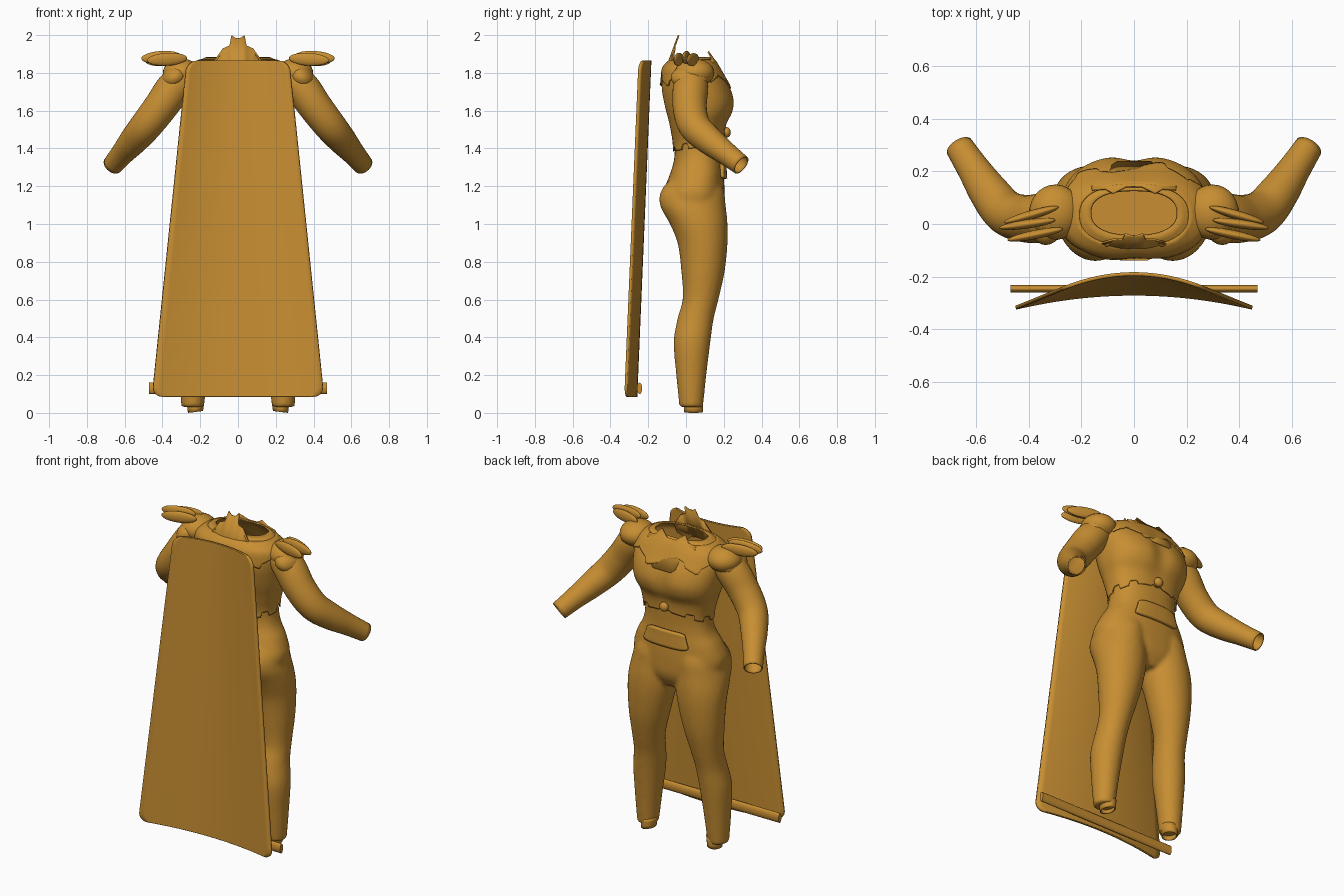
import bpy, bmesh, math
from mathutils import Vector

if "Cube" in bpy.data.objects:
    bpy.data.objects.remove(bpy.data.objects["Cube"])

bronze = bpy.data.materials.new("bronze")
bronze.diffuse_color = (0.57, 0.27, 0.032, 1)
bronze.use_nodes = True
bronze.node_tree.nodes["Principled BSDF"].inputs["Base Color"].default_value = bronze.diffuse_color


def interp(table, t):
    """Smooth interpolation of rows (t, values...)."""
    n = len(table)
    t = min(max(t, table[0][0]), table[-1][0])
    i = 0
    while i < n - 2 and t > table[i + 1][0]:
        i += 1

    def slope(k, c):
        a, b = table[max(k - 1, 0)], table[min(k + 1, n - 1)]
        return (b[c] - a[c]) / (b[0] - a[0])
    p, q = table[i], table[i + 1]
    h = q[0] - p[0]
    u = (t - p[0]) / h
    return [(2*u**3 - 3*u**2 + 1) * p[c] + (u**3 - 2*u**2 + u) * h * slope(i, c)
            + (3*u**2 - 2*u**3) * q[c] + (u**3 - u**2) * h * slope(i + 1, c)
            for c in range(1, len(p))]


def finish(name, bm, thick=0, angle=40, offset=-1):
    bmesh.ops.recalc_face_normals(bm, faces=bm.faces)
    me = bpy.data.meshes.new(name)
    bm.to_mesh(me)
    bm.free()
    ob = bpy.data.objects.new(name, me)
    bpy.context.collection.objects.link(ob)
    me.materials.append(bronze)
    if thick:
        m = ob.modifiers.new("thickness", 'SOLIDIFY')
        m.thickness, m.offset = thick, offset
    bpy.context.view_layer.objects.active = ob
    bpy.ops.object.select_all(action='DESELECT')
    ob.select_set(True)
    bpy.ops.object.shade_smooth_by_angle(angle=math.radians(angle))
    return ob


def grid(bm, rows, cols, f, closed=True, caps=False):
    """Skin f(u, v), u around and v along, both 0..1."""
    div = cols if closed else cols - 1
    vs = [[bm.verts.new(f(i / div, j / (rows - 1))) for i in range(cols)]
          for j in range(rows)]
    for j in range(rows - 1):
        for i in range(div):
            k = (i + 1) % cols
            bm.faces.new((vs[j][i], vs[j][k], vs[j+1][k], vs[j+1][i]))
    if caps:
        bm.faces.new(vs[0][::-1])
        bm.faces.new(vs[-1])


# Trunk: height, half width, back y, front y, centre groove depth
TRUNK = [(0.97, .10, -.05, .16, 0), (1.05, .25, -.10, .20, 0), (1.15, .295, -.125, .205, 0),
         (1.25, .265, -.09, .20, 0), (1.33, .22, -.065, .195, 0), (1.42, .205, -.06, .195, 0),
         (1.52, .225, -.08, .205, .005), (1.59, .25, -.10, .24, .014), (1.65, .262, -.115, .25, .02),
         (1.72, .27, -.125, .23, .015), (1.78, .27, -.12, .195, .008), (1.83, .25, -.11, .165, .004),
         (1.865, .20, -.075, .14, 0), (1.885, .155, -.035, .12, 0)]


def trunk(angle, z, off=0):
    a, back, front, groove = interp(TRUNK, z)
    c, s = math.cos(angle), math.sin(angle)
    k = 0.85
    x = (a + off) * math.copysign(abs(c) ** k, c)
    y = (back + front) / 2 + ((front - back) / 2 + off) * math.copysign(abs(s) ** k, s)
    y -= groove * s * math.exp(-(x / .06) ** 2)
    return Vector((x, y, z))


# Legs: height, centre x, back y, front y, half width
LEG = [(.03, .24, -.035, .09, .06), (.2, .235, -.052, .108, .075), (.38, .225, -.065, .13, .09),
       (.5, .21, -.045, .147, .088), (.6, .2, -.018, .172, .093), (.75, .185, -.025, .205, .118),
       (.9, .17, -.045, .22, .14), (1.0, .16, -.085, .22, .15), (1.1, .15, -.138, .21, .145),
       (1.18, .14, -.13, .2, .13), (1.27, .12, -.05, .16, .08)]


def leg(s):
    def f(u, v):
        z = .03 + 1.24 * v
        x, b, fr, w = interp(LEG, z)
        a = math.tau * u
        return (s * (x + w * math.cos(a)), (b + fr) / 2 + (fr - b) / 2 * math.sin(a), z)
    return f


# Fused trousers and waist
bm = bmesh.new()
grid(bm, 40, 48, lambda u, v: trunk(math.tau * u, .97 + .57 * v), caps=True)
for s in (-1, 1):
    grid(bm, 60, 32, leg(s), caps=True)
body = finish("trousers_and_waist", bm, angle=60)
m = body.modifiers.new("fuse", 'REMESH')
m.mode, m.voxel_size, m.use_smooth_shade = 'VOXEL', .012, True
m = body.modifiers.new("soften", 'SMOOTH')
m.factor, m.iterations = .5, 6


# Chest armour with a stepped hem
def zigzag(a, n):
    return abs((a / math.tau * n) % 1 - .5) * 2


def shell(low, high, off):
    def f(u, v):
        a = math.tau * u
        z0 = low(a)
        return trunk(a, z0 + (high - z0) * v, off)
    return f


def hem(a):
    step = .03 if math.sin(a * 9) > .3 else 0
    return 1.405 + .05 * max(0, math.sin(a)) ** 2 - .02 * max(0, -math.sin(a)) + step * abs(math.cos(a)) ** .5


def yoke_edge(a):
    return 1.73 + .05 * zigzag(a + .3, 6) + (.02 if math.sin(a * 8) > 0 else 0)


bm = bmesh.new()
grid(bm, 44, 128, shell(hem, 1.885, .010))
finish("chest_armour", bm, .008, 35)
bm = bmesh.new()
grid(bm, 14, 128, shell(yoke_edge, 1.87, .018))
finish("shoulder_yoke", bm, .007, 35)

# Belt flap
bm = bmesh.new()
grid(bm, 8, 20, lambda u, v: trunk(math.pi / 2 + (u - .5) * 1.0,
     1.24 + .10 * v + .012 * (1 - 2 * v) * abs(2 * u - 1) ** 6, .018), closed=False)
finish("belt_flap", bm, .02)


def ellipsoid(name, centre, radii, yaw=0, tilt=0, seg=28):
    bm = bmesh.new()
    bmesh.ops.create_uvsphere(bm, u_segments=seg, v_segments=seg // 2, radius=1)
    ob = finish(name, bm)
    ob.location, ob.scale, ob.rotation_euler = centre, radii, (0, tilt, yaw)
    return ob


ellipsoid("waist_stud", (0, .215, 1.485), (.028, .022, .028))


# Jagged collar plates, outlined on one half and mirrored
def collar(name, half, surface):
    bm = bmesh.new()
    pts = half + [(-x, z) for x, z in reversed(half)]
    bm.faces.new([bm.verts.new(surface(x, z)) for x, z in pts])
    bmesh.ops.triangulate(bm, faces=bm.faces)
    finish(name, bm, .008, 25)


collar("back_collar", [(.05, 1.74), (.13, 1.80), (.13, 1.86), (.10, 1.87), (.08, 1.93), (.045, 1.945),
                       (.035, 2.0), (.012, 1.985)],
       lambda x, z: (x, -.135 + (z - 1.76) * .38 + 1.2 * x * x, z))
collar("front_collar", [(.06, 1.72), (.17, 1.80), (.16, 1.87), (.11, 1.88), (.08, 1.915), (.03, 1.88)],
       lambda x, z: (x, .225 - (z - 1.75) * .6 - .8 * x * x, z))

# Arms: position along, x, y, z, radius
ARM = [(0, .25, .03, 1.79, .075), (.18, .33, .025, 1.73, .093), (.36, .41, .02, 1.62, .09),
       (.54, .487, .045, 1.52, .085), (.7, .55, .12, 1.445, .076), (.86, .61, .21, 1.375, .062),
       (1, .663, .292, 1.312, .054)]


def arm(s):
    def f(u, v):
        x, y, z, r = interp(ARM, v)
        d = Vector(interp(ARM, v + .01)[:3]) - Vector(interp(ARM, v - .01)[:3])
        side = d.cross(Vector((0, 1, 1))).normalized()
        other = d.cross(side).normalized()
        a = math.tau * u
        p = Vector((x, y, z)) + r * (side * math.cos(a) + other * math.sin(a))
        return (s * p.x, p.y, p.z)
    return f


for s, side in ((-1, "left"), (1, "right")):
    bm = bmesh.new()
    grid(bm, 40, 32, arm(s))
    finish(side + "_arm", bm, .007)
    # Ankle cuff
    bm = bmesh.new()
    grid(bm, 4, 28, lambda u, v: (s * (.225 + (.04 + .008 * v) * math.cos(math.tau * u)),
         .04 + .05 * math.sin(math.tau * u), .005 + .06 * v - .005 * math.cos(math.tau * u)))
    finish(side + "_ankle_cuff", bm, .006)
    # Rounded shoulder pad with a lower lobe
    ellipsoid(side + "_shoulder_pad", (s * .298, .045, 1.80), (.1, .105, .075))
    ellipsoid(side + "_lower_pad", (s * .335, .02, 1.775), (.075, .1, .06), 0, s * .6)
    # Three feathers on the pad
    for k, (x, y, z, yaw) in enumerate(((.39, .035, 1.87, -.28), (.405, .0, 1.882, -.14), (.375, -.04, 1.872, -.2))):
        ellipsoid(f"{side}_feather_{k + 1}", (s * x, y, z), (.108, .017, .034), s * yaw, s * .06)


# Curved hanging panel, wider at the bottom with rounded corners
def panel(u, v):
    z = 1.865 - 1.78 * (.5 - .5 * math.cos(math.pi * v))
    t = (1.865 - z) / 1.78
    w = .27 + .185 * t
    r = .055
    d = min(t, 1 - t) * 1.78
    if d < r:
        w -= r - math.sqrt(max(0, r * r - (r - d) ** 2))
    x = w * (2 * u - 1)
    sag = .055 * (x / (.27 + .185 * t)) ** 2
    return (x, -.19 - .075 * t - sag, z)


bm = bmesh.new()
grid(bm, 48, 25, panel, closed=False)
finish("hanging_panel", bm, .014, offset=0)

# Crossbar at the foot of the panel
bm = bmesh.new()
grid(bm, 2, 20, lambda u, v: (-.47 + .94 * v, -.246 + .014 * math.cos(math.tau * u),
                              .13 + .03 * math.sin(math.tau * u)), caps=True)
finish("panel_crossbar", bm)
